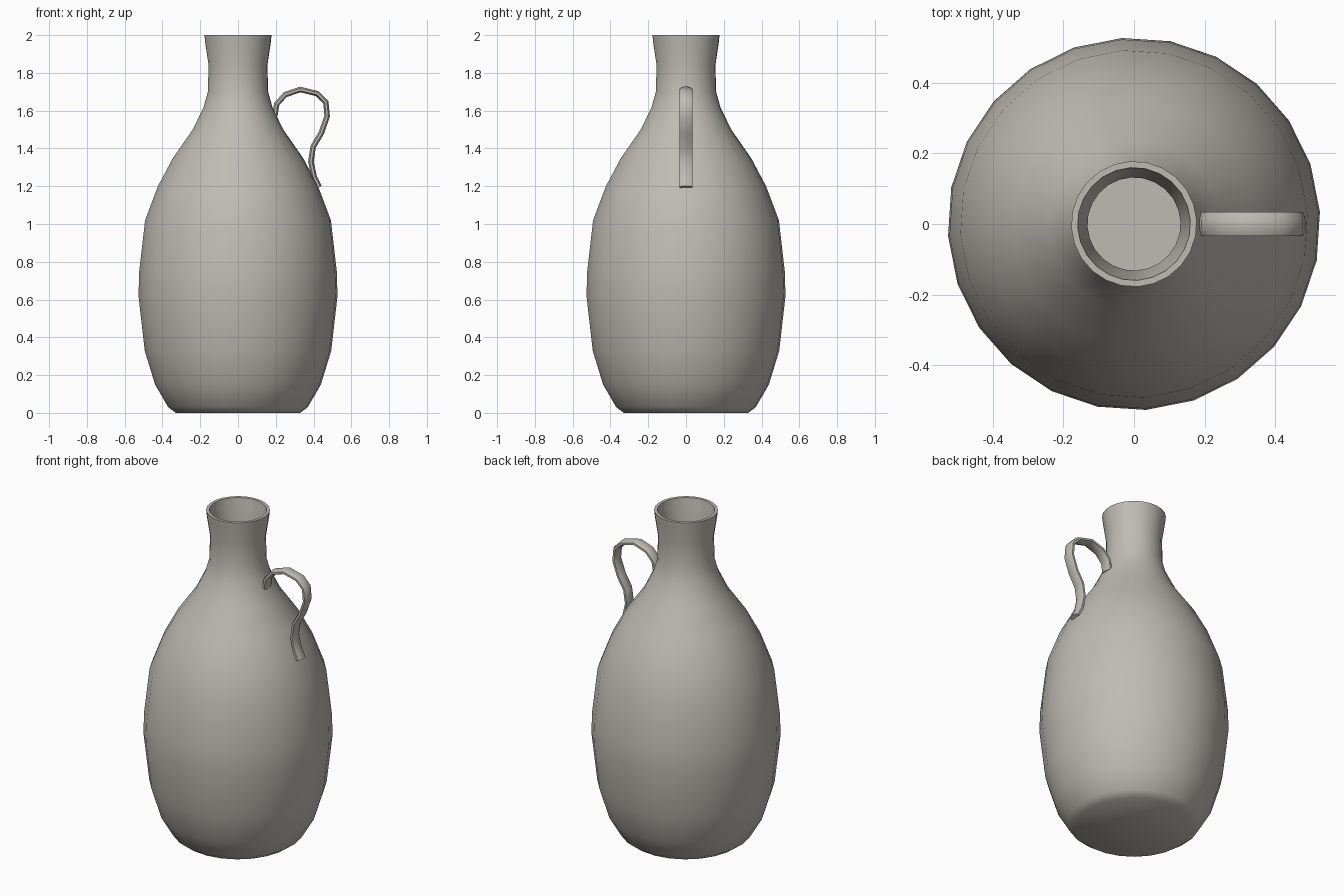
import bpy, bmesh, math
from mathutils import Vector

cube = bpy.data.objects.get("Cube")
if cube:
    bpy.data.objects.remove(cube, do_unlink=True)

clay = bpy.data.materials.new("warm grey clay")
clay.use_nodes = True
clay.diffuse_color = (0.52, 0.50, 0.45, 1)
clay.node_tree.nodes["Principled BSDF"].inputs["Base Color"].default_value = clay.diffuse_color


def loft(name, rings, angle):
    """Join closed rings of points into a capped skin."""
    bm = bmesh.new()
    loops = [[bm.verts.new(p) for p in ring] for ring in rings]
    for a, b in zip(loops, loops[1:]):
        for i in range(len(a)):
            j = (i + 1) % len(a)
            bm.faces.new((a[i], a[j], b[j], b[i]))
    bm.faces.new(loops[0][::-1])
    bm.faces.new(loops[-1])
    bmesh.ops.recalc_face_normals(bm, faces=bm.faces)
    mesh = bpy.data.meshes.new(name)
    bm.to_mesh(mesh)
    bm.free()
    mesh.materials.append(clay)
    obj = bpy.data.objects.new(name, mesh)
    bpy.context.collection.objects.link(obj)
    bpy.ops.object.select_all(action="DESELECT")
    obj.select_set(True)
    bpy.context.view_layer.objects.active = obj
    bpy.ops.object.shade_smooth_by_angle(angle=math.radians(angle))
    return obj


def circle(r, z, sides=24):
    turns = [math.tau * (i + 0.25) / sides for i in range(sides)]
    return [(r * math.cos(t), r * math.sin(t), z) for t in turns]


# Bottle: outer wall up to the lip, then the inner wall down to the floor
outer = [(0.33, 0), (0.37, 0.03), (0.44, 0.15), (0.495, 0.33), (0.528, 0.62),
         (0.524, 0.75), (0.493, 1.02), (0.425, 1.2), (0.345, 1.35), (0.24, 1.5),
         (0.182, 1.62), (0.16, 1.7), (0.156, 1.84), (0.174, 1.96), (0.178, 2)]
inner = [(0.16, 2), (0.155, 1.96), (0.132, 1.84), (0.134, 1.7), (0.16, 1.61),
         (0.215, 1.5), (0.32, 1.35), (0.4, 1.2), (0.468, 1.02), (0.503, 0.68),
         (0.47, 0.33), (0.415, 0.15), (0.34, 0.04)]
loft("bottle", [circle(r, z) for r, z in outer + inner], 50)

# Handle: an oval section swept along an S-shaped path in the xz plane
path = [Vector((x, 0, z)) for x, z in [
    (0.195, 1.575), (0.205, 1.635), (0.25, 1.685), (0.33, 1.712), (0.42, 1.69),
    (0.465, 1.645), (0.472, 1.57), (0.44, 1.48), (0.398, 1.41), (0.386, 1.33),
    (0.403, 1.25), (0.43, 1.195)]]
rings = []
for i, p in enumerate(path):
    along = (path[min(i + 1, len(path) - 1)] - path[max(i - 1, 0)]).normalized()
    across = Vector((along.z, 0, -along.x))
    ring = []
    for k in range(8):
        t = math.tau * (k + 0.5) / 8
        ring.append(p + across * 0.016 * math.cos(t) + Vector((0, 0.037 * math.sin(t), 0)))
    rings.append(ring)
loft("handle", rings, 60)
